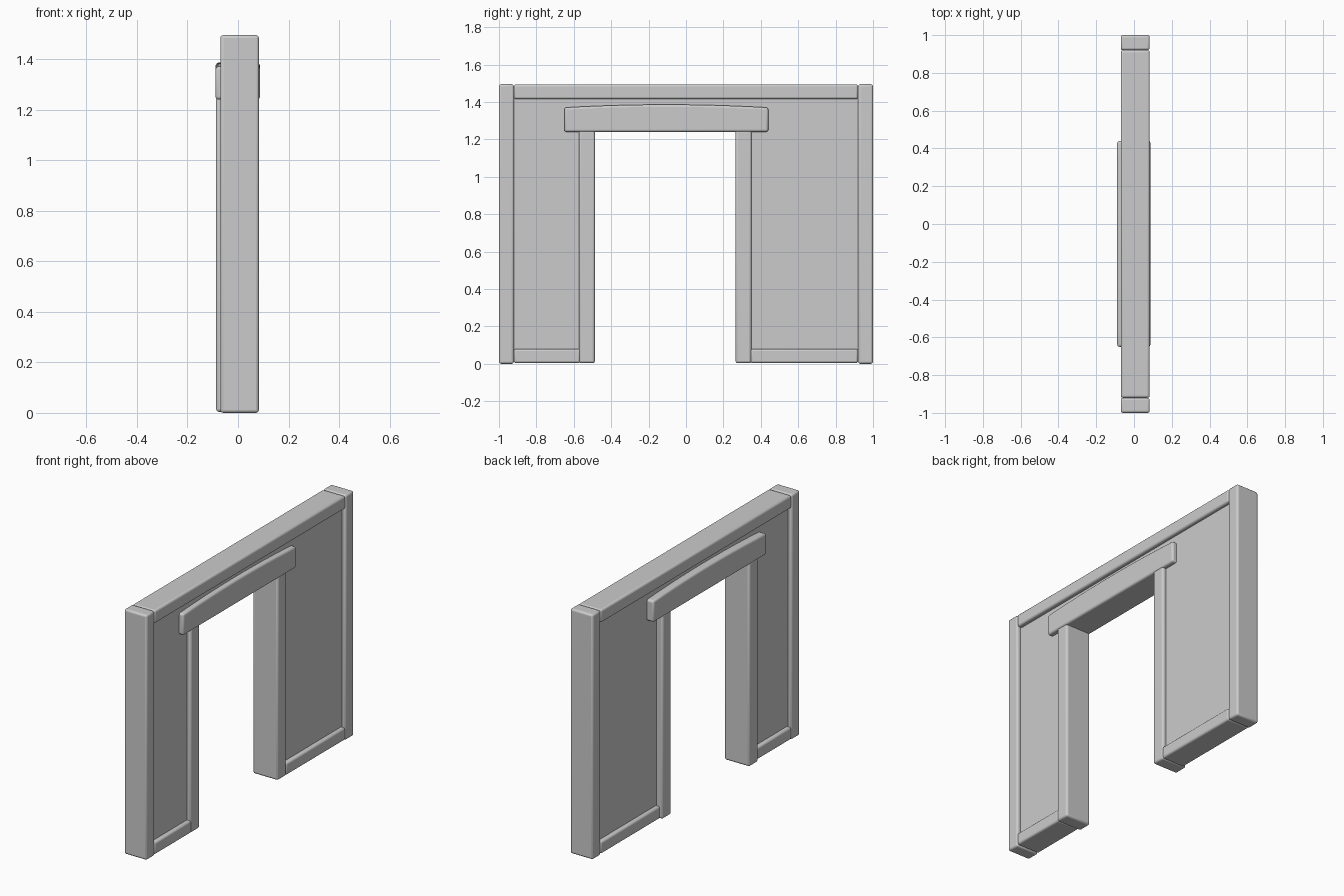
import bpy
import bmesh

if "Cube" in bpy.data.objects:
    bpy.data.objects.remove(bpy.data.objects["Cube"], do_unlink=True)

# One plain grey for the whole wall
grey = bpy.data.materials.new("plain_grey")
grey.use_nodes = True
colour = (0.6, 0.6, 0.6, 1)
grey.diffuse_color = colour
grey.node_tree.nodes["Principled BSDF"].inputs["Base Color"].default_value = colour


def slab(name, outline, x0, x1, bevel=0.012):
    """Extrude a (y, z) outline along x and round its edges."""
    bm = bmesh.new()
    face = bm.faces.new([bm.verts.new((x0, y, z)) for y, z in outline])
    ext = bmesh.ops.extrude_face_region(bm, geom=[face])
    moved = [v for v in ext["geom"] if isinstance(v, bmesh.types.BMVert)]
    bmesh.ops.translate(bm, verts=moved, vec=(x1 - x0, 0, 0))
    bmesh.ops.recalc_face_normals(bm, faces=bm.faces)
    mesh = bpy.data.meshes.new(name)
    bm.to_mesh(mesh)
    bm.free()
    mesh.materials.append(grey)
    obj = bpy.data.objects.new(name, mesh)
    bpy.context.collection.objects.link(obj)
    if bevel:
        mod = obj.modifiers.new("rounded_edges", "BEVEL")
        mod.width = bevel
        mod.segments = 3
        mod.limit_method = "ANGLE"
    bpy.ops.object.select_all(action="DESELECT")
    obj.select_set(True)
    bpy.context.view_layer.objects.active = obj
    bpy.ops.object.shade_smooth_by_angle()
    return obj


def beam(name, y0, y1, z0, z1, x0, x1):
    return slab(name, [(y0, z0), (y1, z0), (y1, z1), (y0, z1)], x0, x1)


FRAME = (-0.07, 0.083)
JAMB = (-0.087, 0.083)
END, POST, TOP, RAIL = 1.0, 0.92, 1.495, 0.08
DOOR_FRONT, DOOR_BACK, DOOR_TOP = -0.53, 0.31, 1.3

# Recessed wall panel with the doorway left open
slab("wall_panel", [(-0.96, 0.03), (DOOR_FRONT, 0.03), (DOOR_FRONT, DOOR_TOP),
                    (DOOR_BACK, DOOR_TOP), (DOOR_BACK, 0.03), (0.96, 0.03),
                    (0.96, 1.46), (-0.96, 1.46)], -0.045, 0.058, 0)

# Outer frame
beam("front_post", -END, -POST, 0, TOP, *FRAME)
beam("back_post", POST, END, 0, TOP, *FRAME)
beam("top_rail", -POST, POST, TOP - RAIL, TOP - 0.001, *FRAME)
beam("front_bottom_rail", -POST, -0.565, 0.004, RAIL, *FRAME)
beam("back_bottom_rail", 0.345, POST, 0.004, RAIL, *FRAME)

# Door jambs
beam("front_jamb", -0.573, -0.487, 0.004, 1.25, *JAMB)
beam("back_jamb", 0.265, 0.35, 0.004, 1.25, *JAMB)

# Lintel with a gently arched top
y0, y1, steps = -0.65, 0.44, 12
arch = []
for i in range(steps + 1):
    t = i / steps
    arch.append((y1 + (y0 - y1) * t, 1.37 + 0.064 * t * (1 - t)))
slab("lintel", [(y0, 1.24), (y1, 1.24)] + arch, -0.089, 0.087)
